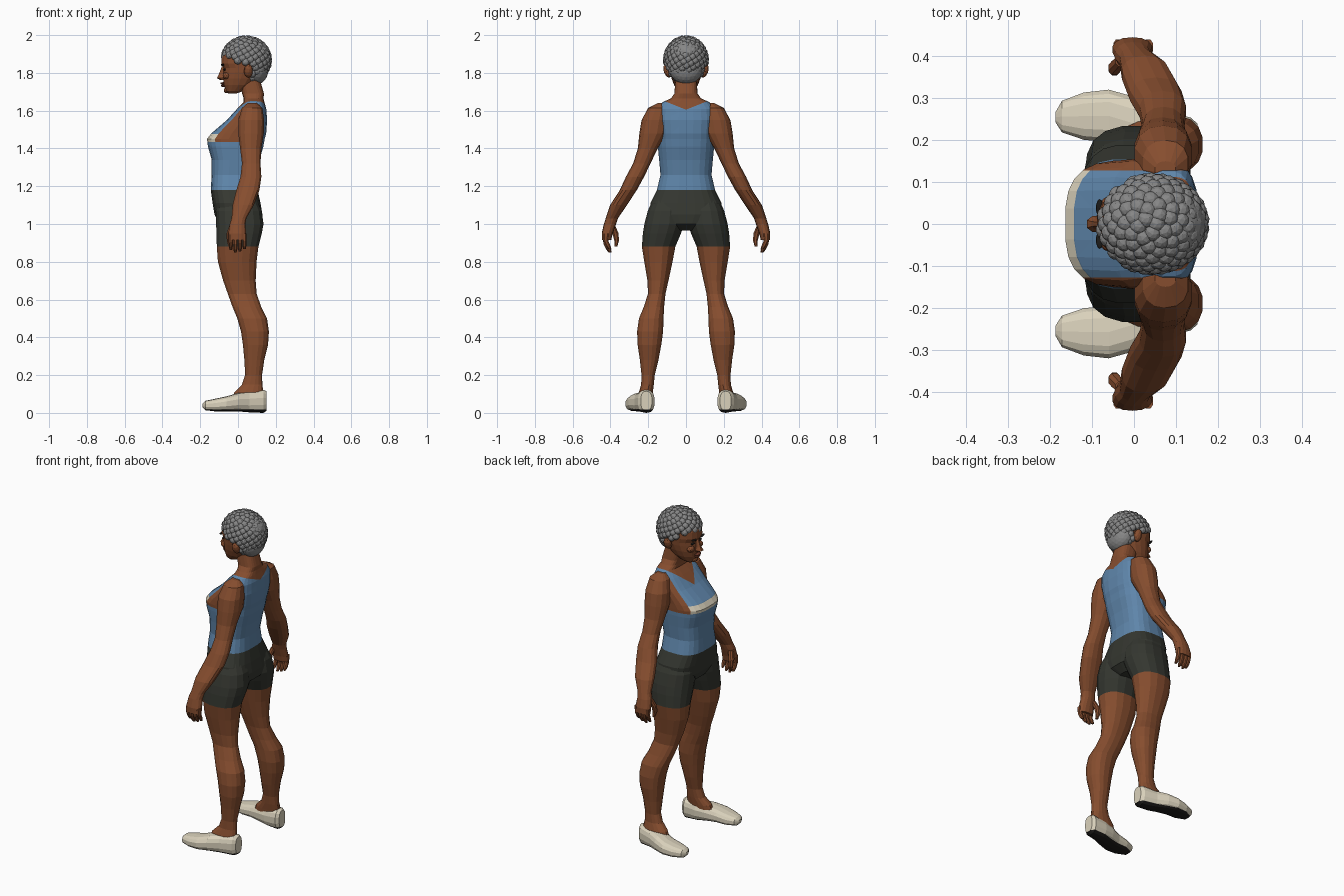
import bpy, bmesh, math
from mathutils import Matrix, Vector

cube = bpy.data.objects.get("Cube")
if cube:
    bpy.data.objects.remove(cube)


def material(name, rgb):
    mat = bpy.data.materials.new(name)
    mat.use_nodes = True
    mat.diffuse_color = (*rgb, 1)
    mat.node_tree.nodes["Principled BSDF"].inputs["Base Color"].default_value = (*rgb, 1)
    return mat


skin = material("brown skin", (.24, .075, .028))
blue = material("blue shirt", (.115, .24, .41))
shorts = material("dark shorts", (.035, .038, .03))
cream = material("cream cloth", (.70, .64, .50))
grey = material("grey hair", (.24, .24, .24))
black = material("black trim", (.012, .011, .01))
lip = material("dark lips", (.15, .04, .022))


def finish(bm, name, mats, rule=None, cuts=()):
    """Cut clean colour borders, colour the faces by rule and make the object."""
    for point, normal in cuts:
        bmesh.ops.bisect_plane(bm, geom=bm.verts[:] + bm.edges[:] + bm.faces[:],
                               plane_co=point, plane_no=normal)
    bmesh.ops.recalc_face_normals(bm, faces=bm.faces)
    if rule:
        for face in bm.faces:
            face.material_index = rule(face.calc_center_median(), face.normal)
    mesh = bpy.data.meshes.new(name)
    bm.to_mesh(mesh)
    bm.free()
    for mat in mats:
        mesh.materials.append(mat)
    obj = bpy.data.objects.new(name, mesh)
    bpy.context.collection.objects.link(obj)
    return obj


def loft(name, rings, mats, side=1, axis="z", sides=14, power=2.3, **extra):
    """Skin rings given as (position, a_min, a_max, b_min, b_max) along an axis."""
    bm = bmesh.new()
    loops = []
    for t, a0, a1, b0, b1 in rings:
        loop = []
        for i in range(sides):
            ang = math.tau * (i + .5) / sides
            c, s = math.cos(ang), math.sin(ang)
            a = (a0 + a1) / 2 + (a1 - a0) / 2 * math.copysign(abs(c) ** (2 / power), c)
            b = (b0 + b1) / 2 + (b1 - b0) / 2 * math.copysign(abs(s) ** (2 / power), s)
            loop.append(bm.verts.new((a, b * side, t) if axis == "z" else (t, a * side, b)))
        loops.append(loop)
    for low, high in zip(loops, loops[1:]):
        for i in range(sides):
            j = (i + 1) % sides
            bm.faces.new((low[i], low[j], high[j], high[i]))
    bm.faces.new(loops[0])
    bm.faces.new(loops[-1])
    return finish(bm, name, mats, **extra)


def blob(name, loc, radii, mat, tilt=0, detail=2):
    bm = bmesh.new()
    place = Matrix.Translation(loc) @ Matrix.Rotation(tilt, 4, "X") @ Matrix.Diagonal((*radii, 1))
    bmesh.ops.create_icosphere(bm, subdivisions=detail, radius=1, matrix=place)
    return finish(bm, name, [mat])


# Torso and neck: (height, front, back, half width)
torso = [(.965, -.05, .08, .05), (1.0, -.10, .125, .13), (1.05, -.125, .13, .19),
         (1.11, -.135, .12, .19), (1.18, -.145, .105, .155), (1.26, -.14, .10, .136),
         (1.34, -.14, .115, .143), (1.41, -.16, .135, .15), (1.45, -.165, .142, .152),
         (1.48, -.142, .15, .153), (1.55, -.06, .155, .158), (1.61, -.005, .15, .152),
         (1.645, .03, .14, .125), (1.665, .03, .135, .08), (1.69, .022, .138, .062),
         (1.77, 0, .115, .056)]


def torso_color(c, n):
    y = abs(c.y)
    if c.z < 1.18:
        return 2
    if c.z > 1.43 and y > .128:
        return 0
    if 1.433 < c.z < 1.477 and c.x < -.08:
        return 3
    neckline = c.z - .9 * y > 1.55 if c.x < .07 else c.z - .4 * y > 1.605
    return 0 if neckline or c.z > 1.662 else 1


neck_cuts = [((0, 0, 1.55), (0, s * .9, 1)) for s in (-1, 1)]
neck_cuts += [((0, 0, 1.605), (0, s * .4, 1)) for s in (-1, 1)]
side_cuts = [((0, s * .128, 0), (0, 1, 0)) for s in (-1, 1)]
band_cuts = [((0, 0, z), (0, 0, 1)) for z in (1.433, 1.477)]
loft("torso", [(z, f, b, -w, w) for z, f, b, w in torso], [skin, blue, shorts, cream],
     sides=24, power=2.9, rule=torso_color, cuts=neck_cuts + side_cuts + band_cuts)

# Head: (height, front, back, half width)
head = [(1.69, -.05, -.01, .025), (1.705, -.065, .03, .045), (1.735, -.076, .08, .063),
        (1.77, -.08, .11, .076), (1.805, -.078, .13, .084), (1.825, -.077, .14, .087),
        (1.85, -.09, .145, .09), (1.89, -.088, .15, .09), (1.93, -.07, .135, .08),
        (1.96, -.03, .10, .055)]
loft("head", [(z, f, b, -w, w) for z, f, b, w in head], [skin], sides=18)

# Face
nose = [(1.762, -.095, -.06, .017), (1.772, -.114, -.06, .021),
        (1.79, -.104, -.06, .014), (1.835, -.086, -.06, .009)]
loft("nose", [(z, f, b, -w, w) for z, f, b, w in nose], [skin], sides=8)
blob("upper_lip", (-.08, 0, 1.744), (.014, .027, .007), lip)
blob("lower_lip", (-.078, 0, 1.732), (.013, .023, .007), lip)
blob("chin", (-.058, 0, 1.708), (.018, .026, .016), skin)

# Hair: tight curls spread evenly over a rounded cap
bm = bmesh.new()
middle, size = Vector((.043, 0, 1.868)), Vector((.119, .104, .113))
count = 230
for i in range(count):
    up = 1 - 2 * (i + .5) / count
    turn = i * math.pi * (3 - math.sqrt(5))
    flat = math.sqrt(1 - up * up)
    d = Vector((flat * math.cos(turn), flat * math.sin(turn), up))
    p = middle + d * size
    hairline = 1.885 if p.x < -.01 else 1.845 if p.x < .075 else 1.755
    if p.z > hairline:
        turn_out = d.to_track_quat("Z", "Y").to_matrix().to_4x4()
        bmesh.ops.create_icosphere(bm, subdivisions=2, radius=1, matrix=Matrix.Translation(p)
                                   @ turn_out @ Matrix.Diagonal((.021, .021, .019, 1)))
finish(bm, "curly_hair", [grey])
blob("hair_base", (.055, 0, 1.895), (.118, .102, .09), grey, detail=3)
blob("nape_hair", (.10, 0, 1.82), (.062, .088, .08), grey, detail=3)

# Limb rings: (height, front, back, inner, outer)
arm = [(1.64, .05, .10, .11, .15), (1.615, .02, .13, .09, .20), (1.55, 0, .14, .09, .235),
       (1.48, 0, .138, .10, .247), (1.40, .01, .125, .15, .255), (1.32, .02, .12, .188, .28),
       (1.25, .012, .125, .222, .318), (1.18, -.01, .115, .26, .35),
       (1.10, -.03, .085, .313, .402), (1.03, -.035, .045, .36, .425),
       (1.0, -.045, .04, .37, .435), (.95, -.052, .044, .388, .446),
       (.915, -.05, .044, .396, .445)]
leg = [(1.13, -.10, .10, .02, .175), (1.07, -.12, .128, .01, .204), (1.0, -.118, .137, .008, .222),
       (.95, -.116, .128, .025, .23), (.88, -.114, .11, .055, .235), (.80, -.108, .10, .07, .222),
       (.70, -.08, .095, .092, .205), (.63, -.055, .10, .108, .202), (.56, -.03, .125, .115, .225),
       (.50, -.005, .155, .118, .25), (.43, .015, .165, .12, .26), (.36, .025, .16, .13, .257),
       (.28, .033, .14, .145, .245), (.20, .037, .128, .165, .236), (.15, .02, .13, .17, .238),
       (.11, -.02, .135, .175, .25), (.06, -.04, .13, .18, .25)]
# Shoe rings: (x, inner, outer, bottom, top)
shoe = [(-.187, .242, .268, .03, .05), (-.172, .218, .295, .014, .064),
        (-.12, .20, .315, .008, .075), (-.06, .194, .322, .008, .088),
        (0, .175, .305, .008, .105), (.06, .166, .275, .003, .112),
        (.135, .166, .255, 0, .122), (.152, .18, .24, .012, .115)]
finger = [(.93, -.012, .012, .406, .442), (.89, -.012, .012, .41, .438),
          (.862, -.011, .011, .398, .424), (.846, -.007, .007, .394, .41)]
thumb = [(.995, -.045, -.015, .375, .405), (.95, -.062, -.03, .356, .39),
         (.91, -.06, -.034, .354, .38), (.88, -.05, -.034, .364, .38)]

for label, s in (("left", -1), ("right", 1)):
    loft(label + "_arm", arm, [skin], s)
    loft(label + "_leg", leg, [skin, shorts], s, sides=16, rule=lambda c, n: int(c.z > .88))
    loft(label + "_shoe", shoe, [cream, black], s, "x", power=2.6,
         cuts=[((0, 0, .018), (0, 0, 1))], rule=lambda c, n: int(c.z < .018))
    for k in range(4):
        shift = -.038 + k * .024
        drop = .012 * abs(k - 1.3)
        loft(f"{label}_finger_{k + 1}", [(z + drop, f + shift, b + shift, i, o)
             for z, f, b, i, o in finger], [skin], s, sides=8)
    loft(label + "_thumb", thumb, [skin], s, sides=8)
    blob(label + "_ear", (.055, s * .098, 1.81), (.024, .02, .037), skin, -s * .35)
    blob(label + "_eye", (-.07, s * .034, 1.817), (.009, .015, .006), black)
    blob(label + "_brow", (-.082, s * .038, 1.842), (.009, .022, .005), black, s * .15)
    blob(label + "_cheek", (-.06, s * .04, 1.785), (.022, .026, .02), skin)
